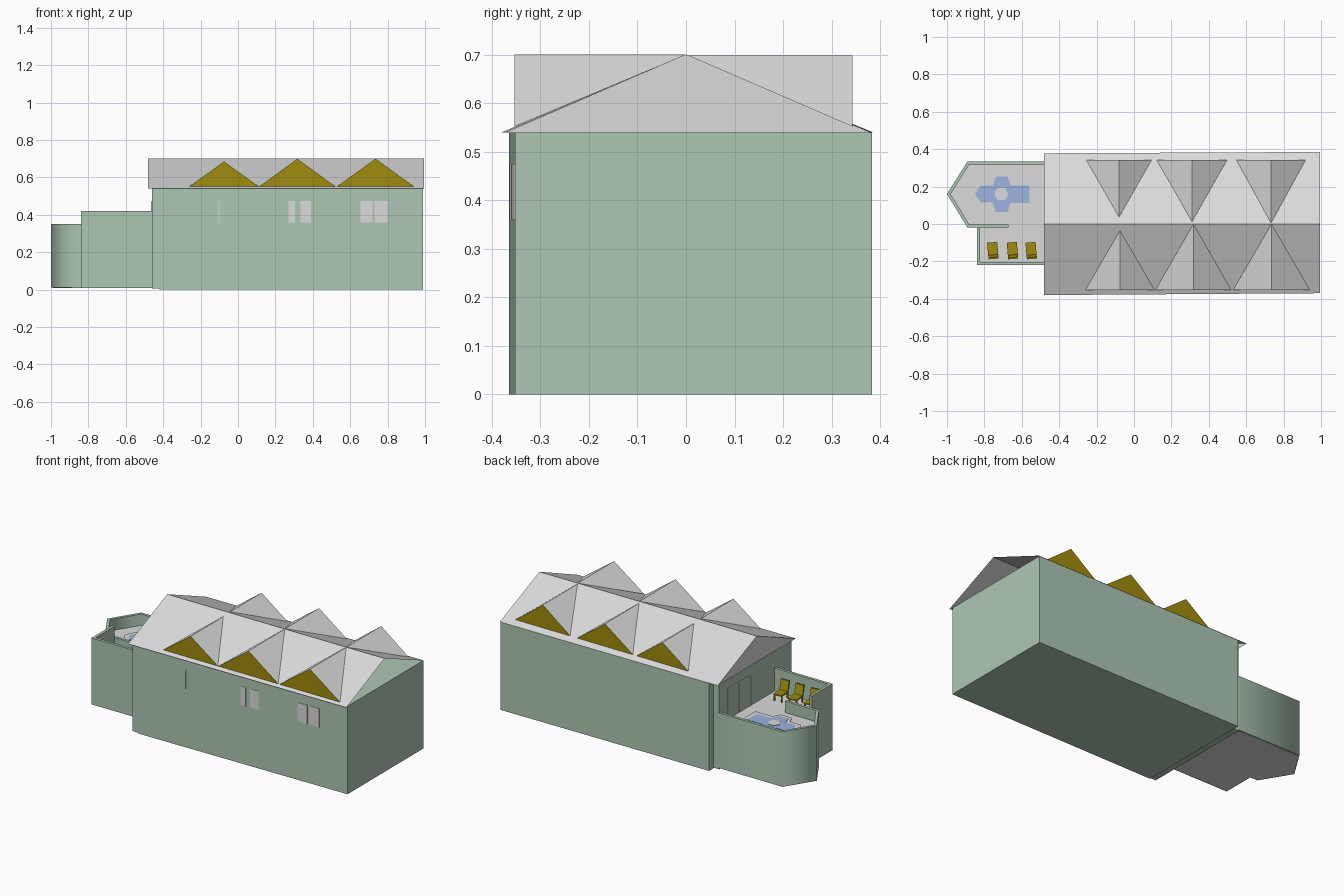
import bpy, bmesh, math
from mathutils import Vector

if "Cube" in bpy.data.objects:
    bpy.data.objects.remove(bpy.data.objects["Cube"])


def material(name, rgb):
    m = bpy.data.materials.new(name)
    m.use_nodes = True
    m.diffuse_color = (*rgb, 1)
    m.node_tree.nodes["Principled BSDF"].inputs["Base Color"].default_value = (*rgb, 1)
    return m


GREEN = material("pale green wall", (0.42, 0.575, 0.455))
GREY = material("light grey", (0.71, 0.71, 0.71))
BROWN = material("olive brown", (0.35, 0.265, 0.004))
BLUE = material("water blue", (0.34, 0.46, 0.75))


def build(name, verts, faces, mats, closed=True):
    me = bpy.data.meshes.new(name)
    me.from_pydata([tuple(v) for v in verts], [], faces)
    for m in mats:
        me.materials.append(m)
    if closed:
        bm = bmesh.new()
        bm.from_mesh(me)
        bmesh.ops.recalc_face_normals(bm, faces=bm.faces)
        bm.to_mesh(me)
        bm.free()
    ob = bpy.data.objects.new(name, me)
    bpy.context.collection.objects.link(ob)
    return ob


def prism(name, outline, z0, z1, mat):
    n = len(outline)
    verts = [(x, y, z) for z in (z0, z1) for x, y in outline]
    sides = [(i, (i + 1) % n, (i + 1) % n + n, i + n) for i in range(n)]
    return build(name, verts, [tuple(range(n)), tuple(range(n, 2 * n))] + sides, [mat])


def box(name, x0, x1, y0, y1, z0, z1, mat):
    return prism(name, [(x0, y0), (x1, y0), (x1, y1), (x0, y1)], z0, z1, mat)


def ribbon_wall(name, path, width, z0, z1, mat):
    """Wall of even width on the left side of a path."""
    pts = [Vector(p) for p in path]
    inner = []
    for i, p in enumerate(pts):
        dirs = []
        if i > 0:
            dirs.append((p - pts[i - 1]).normalized())
        if i < len(pts) - 1:
            dirs.append((pts[i + 1] - p).normalized())
        normals = [Vector((-d.y, d.x)) for d in dirs]
        mid = sum(normals, Vector((0, 0))).normalized()
        inner.append(p + mid * width / mid.dot(normals[0]))
    ob = prism(name, [tuple(p) for p in pts + inner[::-1]], z0, z1, mat)
    for poly in ob.data.polygons:
        poly.use_smooth = True
    ob.data.set_sharp_from_angle(angle=math.radians(70))
    return ob


def mirrored(half, axis_y):
    """Close a half outline by reflecting it in y = axis_y."""
    other = [(x, 2 * axis_y - y) for x, y in reversed(half) if abs(y - axis_y) > 1e-4]
    return half + other


# House body, slightly out of square
EAVE, RIDGE, FLOOR = 0.54, 0.70, 0.28
prism("house_body", [(-0.42, -0.365), (0.99, -0.352), (0.99, 0.383), (-0.42, 0.376)],
      0, EAVE, GREEN)
box("terrace_end_wall", -0.46, -0.42, -0.365, 0.335, 0.005, EAVE, GREEN)

# Roof: two slopes, gable closed at the terrace end and open at the other
build("roof",
      [(-0.48, -0.38, EAVE), (0.995, -0.37, EAVE), (0.995, 0, RIDGE), (-0.48, 0, RIDGE),
       (0.995, 0.385, EAVE), (-0.48, 0.378, EAVE)],
      [(0, 1, 2, 3), (3, 2, 4, 5), (0, 3, 5)], [GREY], closed=False)

# Dormers: triangular front, two sides running back to the ridge
for side, label, front, rows in (
        (-1, "front", 0.353, ((-0.26, 0.11, 0.685), (0.115, 0.52, 0.70), (0.53, 0.94, 0.70))),
        (1, "back", 0.343, ((-0.26, 0.10, 0.685), (0.115, 0.505, 0.695), (0.54, 0.925, 0.698)))):
    for i, (x0, x1, peak) in enumerate(rows):
        mid, base = (x0 + x1) / 2, EAVE + 0.012
        deep = 0.38 * (RIDGE - peak) / (RIDGE - EAVE)
        y = side * front
        ob = build(f"{label}_dormer_{i + 1}",
                   [(x0, y, base), (x1, y, base), (mid, y, peak), (mid, side * deep, peak)],
                   [(0, 1, 2), (1, 3, 2), (0, 2, 3), (0, 3, 1)], [GREY, BROWN])
        for poly in ob.data.polygons:
            poly.material_index = int(abs(poly.normal.y) > 0.99)

# Front window panes
for i, (x0, x1) in enumerate(((-0.105, -0.1), (0.27, 0.305), (0.335, 0.39),
                              (0.655, 0.72), (0.73, 0.80))):
    y = -0.365 + 0.0092 * (x0 + 0.42)
    box(f"window_pane_{i + 1}", x0, x1, y - 0.002, y + 0.004, 0.36, 0.475, GREY)

# Terrace door frame on the end wall
for i, y in enumerate((0.03, 0.14, 0.25)):
    box(f"door_post_{i + 1}", -0.464, -0.459, y - 0.003, y + 0.003, FLOOR, 0.47, GREY)
box("door_head", -0.464, -0.459, 0.027, 0.253, 0.465, 0.47, GREY)

# Terrace deck and its parapets
prism("terrace_deck", [(-0.458, 0.33), (-0.885, 0.33), (-0.99, 0.16), (-0.885, -0.015),
                       (-0.835, -0.015), (-0.835, -0.215), (-0.458, -0.215)],
      0.01, FLOOR, GREY)
ribbon_wall("pool_parapet", [(-0.458, 0.335), (-0.89, 0.335), (-1.0, 0.16),
                             (-0.89, -0.02), (-0.67, -0.02)], 0.017, 0.012, 0.35, GREEN)
ribbon_wall("lounge_parapet", [(-0.84, -0.02), (-0.84, -0.22), (-0.458, -0.22)],
            0.017, 0.012, 0.42, GREEN)

# Pool: coping, water and centre island
AXIS = 0.16
coping = [(-0.88, AXIS), (-0.84, 0.232), (-0.77, 0.232), (-0.745, 0.28), (-0.67, 0.28),
          (-0.648, 0.235), (-0.53, 0.235)]
water = [(-0.85, AXIS), (-0.82, 0.205), (-0.755, 0.205), (-0.74, 0.255), (-0.675, 0.255),
         (-0.66, 0.207), (-0.56, 0.207)]
prism("pool_coping", mirrored(coping, AXIS), FLOOR - 0.002, FLOOR + 0.005, GREY)
prism("pool_water", mirrored(water, AXIS), FLOOR, FLOOR + 0.008, BLUE)
island = [(-0.71 + 0.038 * math.cos(k * math.pi / 3), AXIS + 0.038 * math.sin(k * math.pi / 3))
          for k in range(6)]
prism("pool_island", island, FLOOR, FLOOR + 0.011, GREY)

# Deck chairs: seat, leaning back and four legs
for i, cx in enumerate((-0.755, -0.65, -0.55)):
    parts = [box("seat", -0.027, 0.027, -0.035, 0.04, 0.034, 0.042, BROWN)]
    back = box("back", -0.027, 0.027, -0.004, 0.004, 0, 0.06, BROWN)
    for v in back.data.vertices:
        v.co.y -= 0.03 + 0.25 * v.co.z
        v.co.z += 0.04
    parts.append(back)
    for sx in (-1, 1):
        for ly in (-0.03, 0.034):
            parts.append(box("leg", sx * 0.023 - 0.004, sx * 0.023 + 0.004,
                             ly - 0.004, ly + 0.004, 0, 0.036, BROWN))
    bm = bmesh.new()
    for p in parts:
        bm.from_mesh(p.data)
    chair = parts[0]
    bm.to_mesh(chair.data)
    bm.free()
    for p in parts[1:]:
        bpy.data.objects.remove(p)
    chair.name = f"deck_chair_{i + 1}"
    chair.location = (cx, -0.138, FLOOR)
    chair.rotation_euler.z = math.radians(5)
